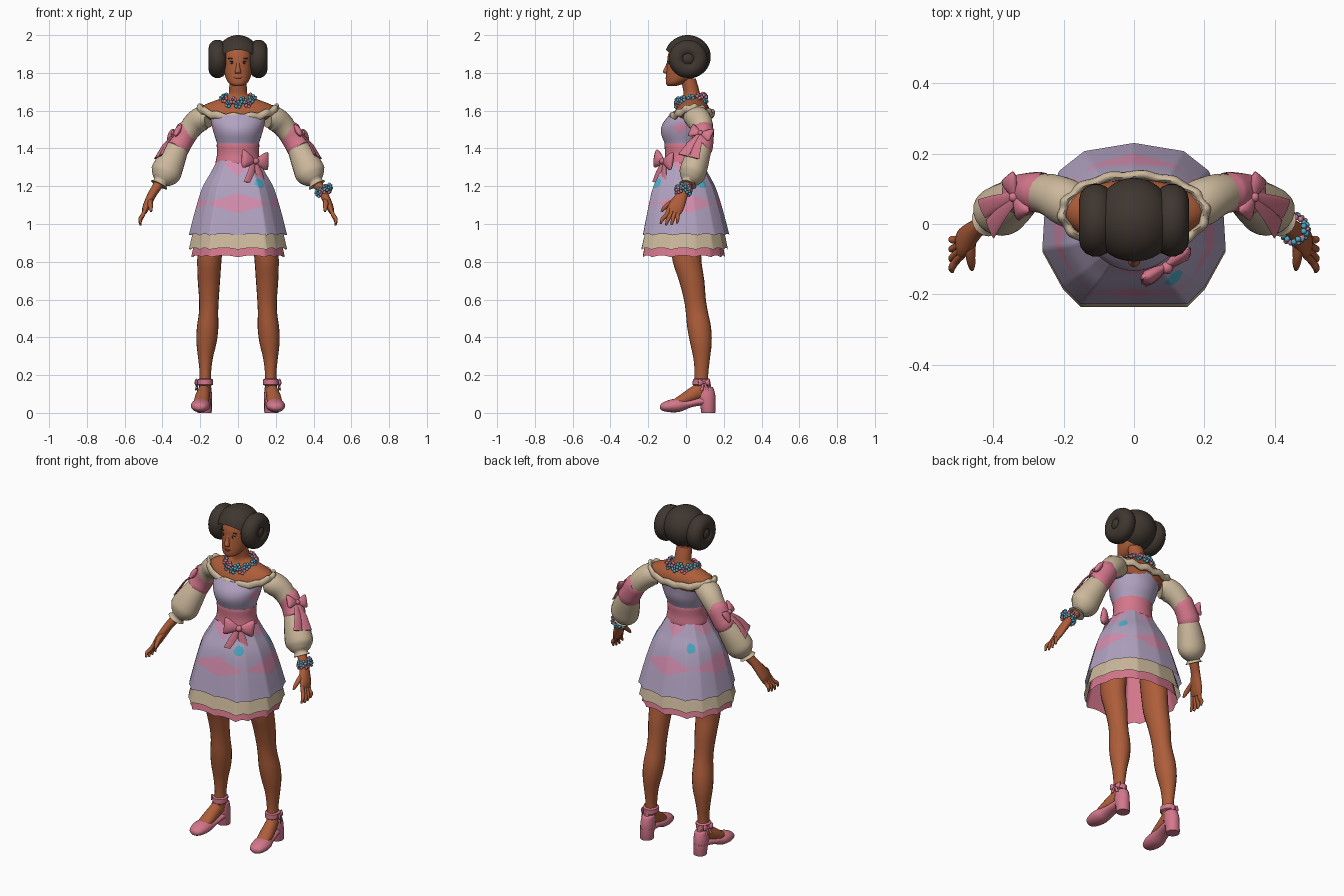
import bpy, bmesh
from math import sin, cos, pi, tau, atan2, hypot, radians
from mathutils import Vector, Matrix

cube = bpy.data.objects.get("Cube")
if cube:
    bpy.data.objects.remove(cube, do_unlink=True)


def material(name, r, g, b):
    m = bpy.data.materials.new(name)
    m.use_nodes = True
    m.diffuse_color = (r, g, b, 1)
    node = m.node_tree.nodes["Principled BSDF"]
    node.inputs["Base Color"].default_value = (r, g, b, 1)
    node.inputs["Roughness"].default_value = 0.8
    return m


SKIN = material("brown skin", .42, .11, .042)
HAIR = material("dark hair", .05, .037, .029)
PINK = material("rose pink", .66, .185, .26)
LILAC = material("lilac cloth", .44, .36, .53)
CREAM = material("cream cloth", .60, .48, .33)
BLUE = material("flower blue", .08, .41, .57)
BLUSH = material("soft pink print", .66, .27, .43)
LIPS = material("dark lips", .27, .06, .032)
WHITE = material("eye white", .5, .42, .35)


def finish(name, bm, mats, mirror=False, rule=None):
    bmesh.ops.recalc_face_normals(bm, faces=bm.faces)
    me = bpy.data.meshes.new(name)
    for f in bm.faces:
        f.smooth = True
        if rule:
            f.material_index = rule(f.calc_center_median())
    bm.to_mesh(me)
    bm.free()
    me.set_sharp_from_angle(angle=radians(50))
    for m in mats:
        me.materials.append(m)
    ob = bpy.data.objects.new(name, me)
    bpy.context.collection.objects.link(ob)
    if mirror:
        ob.modifiers.new("Mirror", 'MIRROR').use_mirror_merge = False


def skin_rows(bm, rows, caps=True, wrap=False, M=None):
    """Join rows of points, each a closed ring, into one surface."""
    vs = [[bm.verts.new(M @ Vector(p) if M else p) for p in row] for row in rows]
    n = len(vs[0])
    for i in range(len(vs) if wrap else len(vs) - 1):
        a, b = vs[i], vs[(i + 1) % len(vs)]
        for j in range(n):
            bm.faces.new((a[j], a[(j + 1) % n], b[(j + 1) % n], b[j]))
    if caps and not wrap:
        bm.faces.new(vs[0])
        bm.faces.new(vs[-1])


def refine(rings, k=3):
    """Pass a smooth curve through the ring values."""
    r = [Vector(q) for q in rings]
    out = []
    for i in range(len(r) - 1):
        a, b, c, d = r[max(i - 1, 0)], r[i], r[i + 1], r[min(i + 2, len(r) - 1)]
        for s in range(k):
            t = s / k
            out.append(b + (c - a) * (t / 2) + (a * 2 - b * 5 + c * 4 - d) * (t * t / 2)
                       + (b * 3 - a - c * 3 + d) * (t ** 3 / 2))
    return out + [r[-1]]


def ring_points(rings, n, ref):
    """Ellipses (x, y, z, rx, ry): level, or square to the path when ref is set."""
    cs = [Vector(q[:3]) for q in rings]
    rows = []
    for i, q in enumerate(rings):
        w, u = Vector((1, 0, 0)), Vector((0, 1, 0))
        if ref:
            t = (cs[min(i + 1, len(cs) - 1)] - cs[max(i - 1, 0)]).normalized()
            u = Vector(ref)
            u = (u - t * u.dot(t)).normalized()
            w = t.cross(u)
        rows.append([cs[i] + w * (q[3] * cos(tau * j / n)) + u * (q[4] * sin(tau * j / n))
                     for j in range(n)])
    return rows


def loft(name, rings, mats, n=20, ref=None, mirror=False, k=3, rule=None):
    bm = bmesh.new()
    skin_rows(bm, ring_points(refine(rings, k), n, ref))
    finish(name, bm, mats, mirror=mirror, rule=rule)


def blobs(name, items, mats, mirror=False, detail=2):
    """Ellipsoids given as (centre, radii, material index)."""
    bm = bmesh.new()
    for c, s, idx in items:
        old = set(bm.faces)
        M = Matrix.Translation(c) @ Matrix.Diagonal((*s, 1))
        bmesh.ops.create_icosphere(bm, subdivisions=detail, radius=1, matrix=M)
        for f in set(bm.faces) - old:
            f.material_index = idx
    finish(name, bm, mats, mirror=mirror)


def bow(name, centre, normal, up, size, tail, width, mirror=False, lift=.1):
    n = Vector(normal).normalized()
    r = Vector(up).cross(n).normalized()
    M = Matrix.Translation(centre) @ Matrix((r, n.cross(r), n)).transposed().to_4x4()
    M = M @ Matrix.Scale(size, 4)
    bm = bmesh.new()
    ang = [tau * j / 12 for j in range(12)]
    for s in (1, -1):
        loop = [(.05, .14, .1), (.35, .34, .2), (.75, .56, .26), (.95, .58, .14), (1, .52, .03)]
        skin_rows(bm, [[(s * x, h * cos(a) + .1 * x, d * sin(a) + .05) for a in ang]
                       for x, h, d in loop], M=M)
        ends = [(.08, 0, .14, 0), (.3, .5, width * .75, lift), (.5, 1, width, lift)]
        skin_rows(bm, [[(s * x + w * cos(a), -tail * t, z + .07 * sin(a)) for a in ang]
                       for x, t, w, z in ends], M=M)
    bmesh.ops.create_icosphere(bm, subdivisions=2, radius=.22,
                               matrix=M @ Matrix.Translation((0, 0, .12)))
    finish(name, bm, [PINK], mirror=mirror)


def flowers(name, centres, hub, petal):
    """Five-petal blossoms in alternating colours, facing away from the hub."""
    items = []
    for i, c in enumerate(centres):
        n = (Vector(c) - Vector(hub)).normalized()
        u = n.orthogonal().normalized()
        v = n.cross(u)
        tint = 1 if i % 5 in (2, 4) else 0
        for j in range(5):
            a = tau * j / 5
            items.append((Vector(c) + (u * cos(a) + v * sin(a)) * petal, [petal * .75] * 3, tint))
        items.append((Vector(c) + n * petal * .55, [petal * .5] * 3, 1 - tint))
    blobs(name, items, [BLUE, PINK], detail=1)


# Head and face
loft("head", [(0, -.075, 1.73, .016, .02), (0, -.062, 1.741, .044, .043), (0, -.038, 1.768, .063, .069),
              (0, -.018, 1.81, .074, .086), (0, -.002, 1.855, .079, .098), (0, .002, 1.90, .077, .096),
              (0, .008, 1.94, .058, .078), (0, .008, 1.965, .02, .03)], [SKIN], 28)
loft("nose", [(0, -.106, 1.797, .014, .005), (0, -.105, 1.806, .017, .018),
              (0, -.098, 1.83, .011, .013), (0, -.092, 1.86, .009, .007)], [SKIN], 12)
blobs("eyes", [((.031, -.087, 1.853), (.014, .007, .006), 0), ((.031, -.092, 1.853), (.006, .004, .006), 1),
               ((.032, -.089, 1.86), (.016, .006, .0025), 1)], [WHITE, HAIR], mirror=True)
blobs("eyebrows", [((.034, -.086, 1.876), (.02, .006, .0035), 0)], [HAIR], mirror=True)
blobs("lips", [((0, -.101, 1.777), (.023, .008, .0035), 0), ((0, -.101, 1.77), (.019, .008, .0045), 0)], [LIPS])

# Hair cap trimmed along a sloping hairline, with rolled side buns
bm = bmesh.new()
bmesh.ops.create_uvsphere(bm, u_segments=40, v_segments=28, radius=1,
                          matrix=Matrix.Translation((0, .009, 1.885)) @ Matrix.Diagonal((.115, .122, .115, 1)))
bmesh.ops.bisect_plane(bm, geom=bm.verts[:] + bm.edges[:] + bm.faces[:], plane_co=(0, -.1, 1.916),
                       plane_no=(0, .72, .7), clear_inner=True)
finish("hair_cap", bm, [HAIR])
bm = bmesh.new()
ring = [tau * j / 14 for j in range(14)]
skin_rows(bm, [[(.108 + .048 * cos(b), .011 + (.058 + .046 * sin(b)) * cos(a),
                 1.874 + (.056 + .046 * sin(b)) * sin(a)) for b in ring]
               for a in [tau * i / 32 for i in range(32)]], wrap=True)
finish("hair_bun_rolls", bm, [HAIR], mirror=True)
blobs("hair_bun_centres", [((.108, .011, 1.874), (.048, .045, .045), 0)], [HAIR], mirror=True, detail=3)

# Neck, shoulders and dress top
loft("neck_and_shoulders", [(0, .012, 1.77, .044, .04), (0, .025, 1.72, .047, .042), (0, .033, 1.68, .056, .045),
                            (0, .037, 1.652, .125, .06), (0, .038, 1.625, .186, .08), (0, .032, 1.59, .195, .095),
                            (0, .02, 1.54, .13, .1)], [SKIN], 32)
loft("bodice", [(0, .02, 1.58, .148, .106), (0, -.002, 1.53, .141, .122), (0, -.01, 1.48, .128, .122),
                (0, -.012, 1.41, .107, .096), (0, -.012, 1.35, .106, .095)], [LILAC, BLUSH], 48, k=5,
     rule=lambda p: int(abs(p.y + .03) / .045 + abs(p.z - 1.51) / .035 < 1))
loft("waist_sash", [(0, -.012, 1.425, .108, .097), (0, -.012, 1.42, .113, .102), (0, -.012, 1.37, .111, .099),
                    (0, -.012, 1.325, .119, .104), (0, -.012, 1.315, .112, .098)], [PINK], 32)
bm = bmesh.new()
rows = []
for i in range(96):
    a = tau * i / 96
    wave = sin(a * 14)
    z = 1.566 + .047 * abs(cos(a)) ** 3 + .018 * max(sin(a), 0) + .005 * wave
    rows.append([((.204 + .013 * cos(b) + .003 * wave) * cos(a),
                  .032 + (.107 + .013 * cos(b) + .003 * wave) * sin(a),
                  z + .021 * sin(b)) for b in [tau * j / 10 for j in range(10)]])
skin_rows(bm, rows, wrap=True)
finish("neckline_ruffle", bm, [CREAM])

# Layered skirt on a faceted outline
half = [(0, -.225), (.15, -.225), (.2, -.175), (.258, -.07), (.25, .06), (.21, .15), (.14, .205), (0, .228)]
corners = half + [(-x, y) for x, y in half[-2:0:-1]]
SUB = 12


def skirt(name, profile, mats, wave, rule=None, steps=18):
    """Scale the outline along (z, scale, y shift), with a scalloped hem."""
    rows = []
    prof = refine(profile, steps)
    for i, (z, s, dy) in enumerate(prof):
        row = []
        for c, p in enumerate(corners):
            q = corners[(c + 1) % len(corners)]
            for k in range(SUB):
                t = k / SUB
                dip = wave * (i / (len(prof) - 1)) ** 3 * sin(pi * t)
                row.append(((p[0] + (q[0] - p[0]) * t) * s,
                            (p[1] + (q[1] - p[1]) * t) * s + dy, z + dip))
        rows.append(row)
    bm = bmesh.new()
    skin_rows(bm, rows, caps=False)
    finish(name, bm, mats, rule=rule)


def skirt_print(p):
    a = atan2(p.x, -p.y)

    def gap(c):
        return abs((a - c + pi) % tau - pi)
    for c in (.64, 2.08, -2.36):
        if hypot(gap(c) * .17, p.z - 1.215) < .025:
            return 2
    for c in (0, pi / 2, pi, -pi / 2):
        if gap(c) / .78 + abs(p.z - 1.11) / .055 < 1 or gap(c) / .6 + abs(p.z - 1.32) / .065 < 1:
            return 1
    return 0


skirt("skirt", [(1.335, .43, -.012), (1.27, .565, -.012), (1.19, .735, -.01), (1.08, .87, -.005), (.94, 1.01, 0)],
      [LILAC, BLUSH, BLUE], .008, skirt_print)
skirt("cream_frill", [(1.04, .82, -.01), (.95, .93, -.008), (.864, 1.01, -.008)], [CREAM], .01, steps=4)
skirt("pink_petticoat", [(1.3, .44, -.012), (1.2, .66, -.012), (1.0, .82, -.012), (.824, .96, -.012)],
      [PINK], .01, steps=4)
bow("waist_bow", (.088, -.116, 1.332), (.55, -.82, .1), (.12, 0, 1), .083, 1.42, .36)

# Sleeves with ribbon bands and bows
Y = (0, 1, 0)
loft("upper_sleeves", [(.15, .04, 1.56, .05, .06), (.19, .06, 1.56, .064, .068), (.238, .083, 1.522, .061, .06),
                       (.29, .09, 1.45, .052, .05)], [CREAM], 20, Y, True)
loft("sleeve_bands", [(.264, .09, 1.498, .056, .054), (.268, .09, 1.492, .062, .058), (.295, .09, 1.445, .06, .056),
                      (.322, .081, 1.402, .064, .06), (.326, .079, 1.396, .055, .052)], [PINK], 20, Y, True, 2)
loft("puffed_sleeves", [(.31, .085, 1.42, .054, .052), (.335, .068, 1.37, .066, .062), (.365, .047, 1.31, .078, .07),
                        (.385, .033, 1.265, .08, .07), (.402, .02, 1.235, .056, .052), (.41, .014, 1.222, .036, .036),
                        (.418, .01, 1.207, .048, .046)], [CREAM], 20, Y, True)
bow("sleeve_bows", (.336, .078, 1.478), (.78, -.2, .5), (-.45, .38, .82), .064, 2.5, .46, True, .3)

# Forearms and hands
loft("forearms", [(.4, .022, 1.245, .03, .03), (.43, 0, 1.195, .025, .027), (.45, -.015, 1.165, .023, .028),
                  (.47, -.035, 1.125, .022, .037), (.488, -.055, 1.085, .019, .042), (.496, -.063, 1.06, .012, .036)],
     [SKIN], 16, Y, True)
for i, finger in enumerate(("index", "middle", "ring", "little")):
    y, z = -.093 + i * .02, .99 + abs(i - 1.4) * .008
    loft(finger + "_fingers", [(.488, y + .004, 1.085, .01, .011), (.505, y - .012, 1.045, .011, .011),
                               (.518, y - .032 + i * .007, z + .025, .01, .01),
                               (.516, y - .042 + i * .009, z, .005, .005)], [SKIN], 10, Y, True)
loft("thumbs", [(.462, -.045, 1.13, .014, .014), (.465, -.085, 1.11, .014, .013),
                (.462, -.115, 1.085, .011, .011), (.46, -.13, 1.065, .005, .005)], [SKIN], 10, Y, True)

# Flower jewellery
flowers("flower_necklace", [(.087 * cos(a), .026 + .077 * sin(a), 1.657 + .014 * sin(a) + .011 * (-1) ** i)
                            for i, a in enumerate(tau * j / 20 for j in range(20))], (0, .03, 1.61), .014)
flowers("flower_bracelet", [(.455 + .033 * cos(a), -.014 + .036 * sin(a), 1.178 + .014 * cos(a) + .009 * (-1) ** i)
                            for i, a in enumerate(tau * j / 10 for j in range(10))], (.45, -.014, 1.178), .013)

# Legs and feet
loft("legs", [(.14, -.005, 1.0, .07, .08), (.146, 0, .9, .067, .08), (.152, .006, .8, .064, .076),
              (.154, .03, .7, .059, .067), (.154, .047, .6, .052, .058), (.156, .058, .53, .051, .059),
              (.161, .07, .45, .057, .063), (.167, .079, .37, .053, .057), (.172, .083, .29, .039, .044),
              (.173, .082, .21, .03, .036), (.174, .08, .15, .031, .037), (.178, .08, .09, .03, .04)],
     [SKIN], 20, None, True)
Z = (0, 0, 1)
loft("feet", [(.177, .11, .11, .026, .03), (.178, .075, .115, .032, .042), (.186, .03, .093, .037, .038),
              (.193, -.02, .067, .04, .03), (.198, -.07, .045, .035, .02)], [SKIN], 16, Z, True)

# Heeled shoes
loft("shoe_toes", [(.203, -.137, .03, .008, .008), (.202, -.125, .031, .034, .021), (.2, -.085, .036, .049, .033),
                   (.197, -.045, .04, .051, .036), (.192, -.02, .043, .047, .032), (.187, .02, .05, .042, .022),
                   (.18, .07, .06, .038, .022), (.176, .11, .062, .036, .022)], [PINK], 20, Z, True)
loft("shoe_heel_cups", [(.177, .112, .045, .038, .042), (.177, .109, .08, .039, .047), (.176, .108, .11, .037, .044),
                        (.175, .105, .135, .033, .038), (.175, .103, .137, .025, .03)], [PINK], 20, None, True)
loft("shoe_heels", [(.177, .118, 0, .036, .036), (.177, .118, .005, .038, .038), (.177, .114, .065, .039, .042)],
     [PINK], 16, None, True, 1)
loft("ankle_straps", [(.174, .081, .144, .034, .039), (.174, .081, .149, .041, .046), (.174, .082, .176, .041, .046),
                      (.173, .082, .181, .033, .038)], [PINK], 20, None, True, 1)
loft("strap_tabs", [(.175, .125, .12, .014, .008), (.174, .123, .165, .012, .007)], [PINK], 8, None, True, 1)
bow("shoe_bows", (.213, .095, .16), (.9, .3, .1), (0, 0, 1), .032, 1.3, .3, True)
